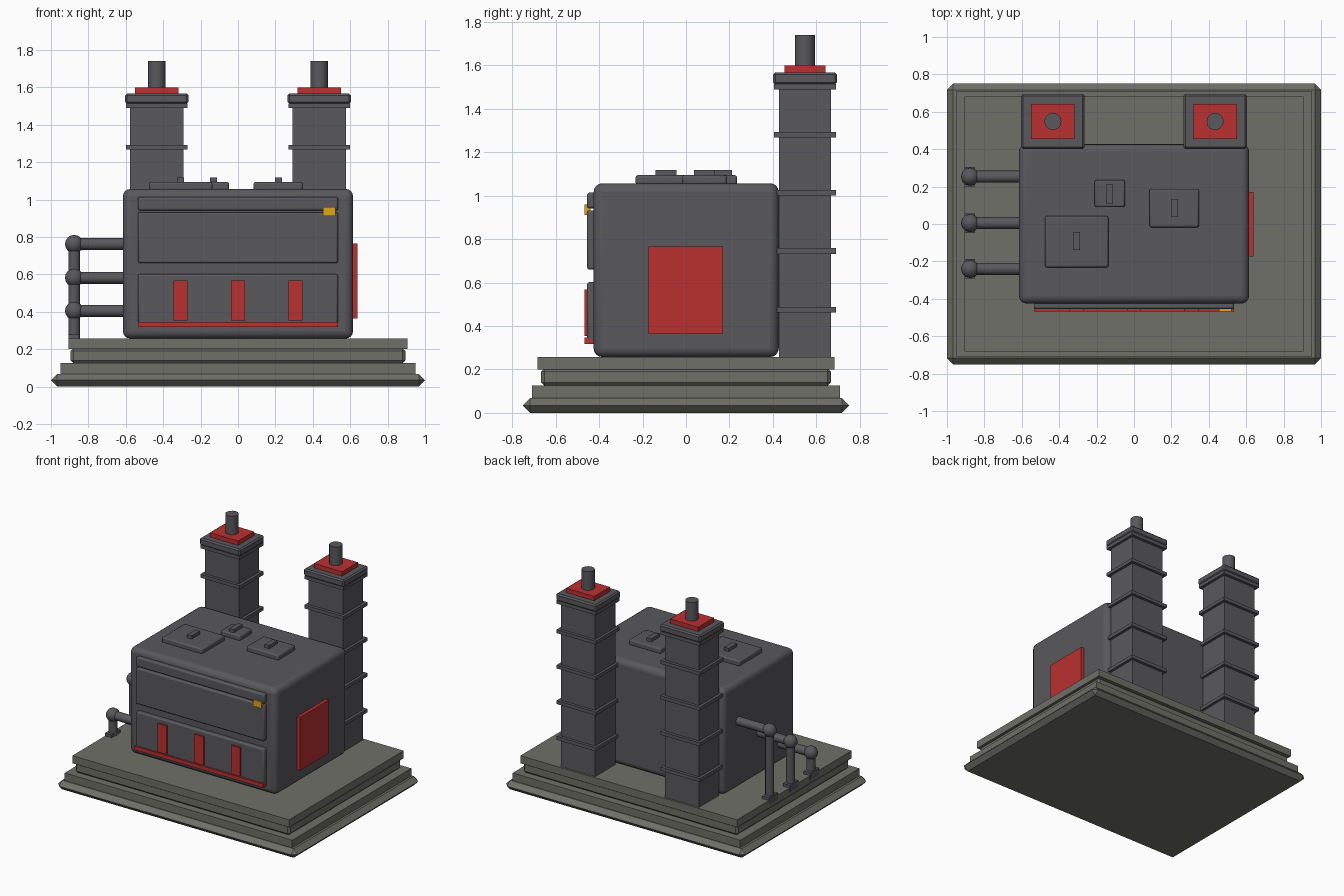
import bpy
import math
from mathutils import Vector

if "Cube" in bpy.data.objects:
    bpy.data.objects.remove(bpy.data.objects["Cube"])


def material(name, rgb):
    m = bpy.data.materials.new(name)
    m.diffuse_color = (*rgb, 1)
    m.use_nodes = True
    m.node_tree.nodes["Principled BSDF"].inputs["Base Color"].default_value = m.diffuse_color
    return m


DARK = material("dark_metal", (0.10, 0.10, 0.11))
STONE = material("warm_grey", (0.16, 0.16, 0.14))
RED = material("red_paint", (0.50, 0.03, 0.03))
YELLOW = material("yellow_paint", (0.75, 0.38, 0.01))


def finish(name, mat, smooth=True):
    o = bpy.context.object
    o.name = name
    o.data.materials.append(mat)
    if smooth:
        bpy.ops.object.shade_smooth_by_angle(angle=math.radians(35))
    return o


def box(name, x, y, z, mat=DARK, bevel=0, segments=1):
    """Box from (min, max) ranges with an optional bevel."""
    bpy.ops.mesh.primitive_cube_add(
        size=1, location=[(a + b) / 2 for a, b in (x, y, z)])
    o = bpy.context.object
    o.scale = [b - a for a, b in (x, y, z)]
    bpy.ops.object.transform_apply(location=False, rotation=False, scale=True)
    if bevel:
        m = o.modifiers.new("bevel", 'BEVEL')
        m.width = bevel
        m.segments = segments
        m.limit_method = 'ANGLE'
    return finish(name, mat, segments > 1)


def rod(name, start, end, radius, sides=12):
    a, b = Vector(start), Vector(end)
    bpy.ops.mesh.primitive_cylinder_add(
        vertices=sides, radius=radius, depth=(b - a).length, location=(a + b) / 2)
    bpy.context.object.rotation_euler = (b - a).to_track_quat('Z', 'Y').to_euler()
    return finish(name, DARK)


# Stepped plinth
for name, hx, hy, z, bevel in [
        ("plinth_foot", 1.0, 0.75, (0, 0.068), 0.033),
        ("plinth_step", 0.95, 0.71, (0.066, 0.125), 0),
        ("plinth_block", 0.895, 0.667, (0.125, 0.205), 0.015),
        ("plinth_deck", 0.905, 0.683, (0.2, 0.257), 0)]:
    box(name, (-hx, hx), (-hy, hy), z, STONE, bevel)

# Main housing
box("housing", (-0.615, 0.615), (-0.425, 0.427), (0.257, 1.057), DARK, 0.04, 4)

# Front panels with red trim and yellow latch
for name, z in [("top_strip", (0.942, 1.014)), ("upper_panel", (0.66, 0.932)),
                ("lower_panel", (0.325, 0.602))]:
    box(name, (-0.535, 0.535), (-0.455, -0.415), z, DARK, 0.01, 2)
for cx in (-0.307, 0, 0.307):
    box("red_bar", (cx - 0.038, cx + 0.038), (-0.468, -0.445), (0.353, 0.568), RED)
box("red_sill", (-0.535, 0.535), (-0.468, -0.425), (0.318, 0.346), RED)
box("yellow_latch", (0.455, 0.522), (-0.468, -0.44), (0.912, 0.96), YELLOW)

# Red panel on the right side
box("side_panel", (0.6, 0.64), (-0.173, 0.17), (0.363, 0.765), RED)

# Roof hatches with handles: x, y ranges, handle centre, handle half length
for x, y, hx, hy, hl in [
        ((-0.476, -0.137), (-0.232, 0.043), -0.307, -0.092, 0.048),
        ((-0.21, -0.048), (0.09, 0.235), -0.13, 0.16, 0.052),
        ((0.083, 0.348), (-0.018, 0.188), 0.216, 0.085, 0.048)]:
    box("roof_hatch", x, y, (1.05, 1.094), DARK, 0.01, 2)
    box("hatch_handle", (hx - 0.019, hx + 0.019), (hy - hl, hy + hl), (1.09, 1.118))

# Two square chimneys behind the housing
CY = 0.548
for cx in (-0.434, 0.434):
    def stack_box(name, hx, hy, z, mat=DARK, bevel=0):
        box(name, (cx - hx, cx + hx), (CY - hy, CY + hy), z, mat, bevel)

    stack_box("chimney_shaft", 0.143, 0.12, (0.25, 1.53))
    for z in (0.475, 0.745, 1.013, 1.28, 1.502):
        stack_box("chimney_band", 0.164, 0.142, (z - 0.013, z + 0.013))
    stack_box("chimney_cap", 0.169, 0.147, (1.512, 1.567), DARK, 0.01)
    stack_box("chimney_red_plate", 0.117, 0.094, (1.56, 1.6), RED)
    rod("chimney_flue", (cx, CY, 1.57), (cx, CY, 1.74), 0.046)

# Left side pipes, stepping up toward the back
PX = -0.876
for y, z in [(0.253, 0.762), (0.005, 0.582), (-0.24, 0.405)]:
    rod("pipe_horizontal", (-0.58, y, z), (PX, y, z), 0.032)
    rod("pipe_vertical", (PX, y, 0.23), (PX, y, z), 0.031)
    bpy.ops.mesh.primitive_uv_sphere_add(segments=12, ring_count=8, radius=0.049,
                                         location=(PX, y, z))
    finish("pipe_elbow", DARK)
    box("pipe_foot", (-0.907, -0.85), (y - 0.052, y + 0.052), (0.225, 0.278))
